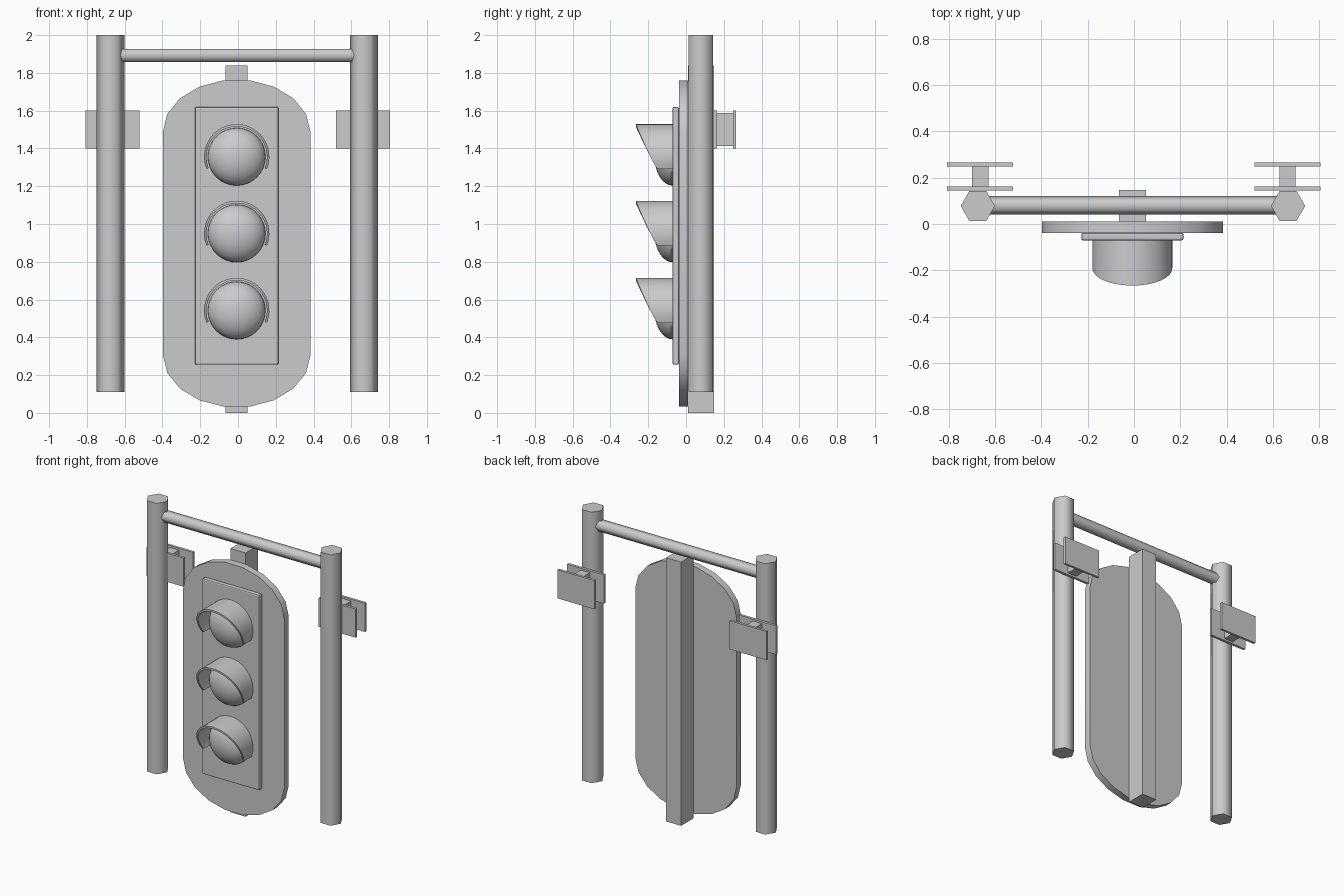
import bpy, bmesh, math
from mathutils import Matrix

cube = bpy.data.objects.get("Cube")
if cube:
    bpy.data.objects.remove(cube, do_unlink=True)

grey = bpy.data.materials.new("plain grey")
grey.use_nodes = True
COLOUR = (0.6, 0.6, 0.6, 1)
grey.diffuse_color = COLOUR
grey.node_tree.nodes["Principled BSDF"].inputs["Base Color"].default_value = COLOUR

MID = -0.007  # centre line of the signal head


def finish(name, bm, smooth=None):
    """Turn a bmesh into a named object, smooth below the given angle."""
    bmesh.ops.recalc_face_normals(bm, faces=bm.faces)
    mesh = bpy.data.meshes.new(name)
    bm.to_mesh(mesh)
    bm.free()
    mesh.materials.append(grey)
    obj = bpy.data.objects.new(name, mesh)
    bpy.context.collection.objects.link(obj)
    if smooth:
        bpy.ops.object.select_all(action='DESELECT')
        obj.select_set(True)
        bpy.context.view_layer.objects.active = obj
        bpy.ops.object.shade_smooth_by_angle(angle=math.radians(smooth))
    return obj


def box(name, x, y, z):
    """Box from (low, high) pairs."""
    bm = bmesh.new()
    bmesh.ops.create_cube(bm, size=1)
    for v in bm.verts:
        v.co = [lo + (c + 0.5) * (hi - lo) for c, (lo, hi) in zip(v.co, (x, y, z))]
    return finish(name, bm)


def hex_bar(name, radius, length, matrix):
    bm = bmesh.new()
    bmesh.ops.create_cone(bm, cap_ends=True, segments=6, radius1=radius,
                          radius2=radius, depth=length, matrix=matrix)
    return finish(name, bm, 70)


# Two hexagonal posts, each with a pair of clamp plates behind it
for side, px, cx in (("right", -0.675, -0.665), ("left", 0.666, 0.663)):
    hex_bar(side + "_post", 0.074, 1.89,
            Matrix.Translation((px, 0.078, 1.055)) @ Matrix.Rotation(math.pi / 2, 4, 'Z'))
    wide = (cx - 0.143, cx + 0.143)
    box(side + "_clamp_inner_plate", wide, (0.145, 0.163), (1.40, 1.60))
    box(side + "_clamp_outer_plate", wide, (0.249, 0.266), (1.40, 1.60))
    box(side + "_clamp_block", (cx - 0.035, cx + 0.035), (0.163, 0.249), (1.413, 1.587))

# Crossbar and rear mounting bar
hex_bar("crossbar", 0.04, 1.32,
        Matrix.Translation((-0.005, 0.08, 1.893)) @ Matrix.Rotation(math.pi / 2, 4, 'Y'))
box("mounting_bar", (MID - 0.058, MID + 0.058), (0.011, 0.147), (0, 1.84))

# Backing board with rounded ends
bm = bmesh.new()
outline = []
for base, start in ((1.487, 0), (0.307, 180)):
    for i in range(10):
        a = math.radians(start + 20 * i)
        outline.append(bm.verts.new((MID + 0.391 * math.cos(a), -0.038,
                                     base + 0.278 * math.sin(a))))
front = bm.faces.new(outline)
back = bmesh.ops.extrude_face_region(bm, geom=[front], use_keep_orig=True)["geom"]
for v in back:
    if isinstance(v, bmesh.types.BMVert):
        v.co.y = 0.011
finish("backing_board", bm, 40)

# Lamp housing panel with softened edges
panel = box("lamp_panel", (MID - 0.221, MID + 0.221), (-0.071, -0.038), (0.255, 1.62))
bevel = panel.modifiers.new("edge", 'BEVEL')
bevel.width = 0.008
bevel.segments = 2


def lens(name, z):
    bm = bmesh.new()
    bmesh.ops.create_uvsphere(bm, u_segments=32, v_segments=16, radius=1)
    bmesh.ops.bisect_plane(bm, geom=bm.verts[:] + bm.edges[:] + bm.faces[:],
                           plane_co=(0, 0, 0), plane_no=(0, 0, 1), clear_inner=True)
    # dome pointing forwards
    bm.transform(Matrix.Translation((MID, -0.069, z)) @ Matrix.Rotation(math.pi / 2, 4, 'X')
                 @ Matrix.Diagonal((0.153, 0.153, 0.098, 1)))
    finish(name, bm, 60)


def visor(name, z):
    """Curved hood whose front edge slopes back towards its lower ends."""
    bm = bmesh.new()
    rows = []
    steps = 24
    for i in range(steps + 1):
        a = math.radians(-22 + 224 * i / steps)
        t = max(0, (math.sin(a) + 0.375) / 1.375)
        lip = -0.152 - 0.114 * t ** 0.88
        row = [bm.verts.new((MID + r * math.cos(a), y, z + r * math.sin(a)))
               for r, y in ((0.173, -0.069), (0.173, lip), (0.160, lip), (0.160, -0.069))]
        rows.append(row)
    for a, b in zip(rows, rows[1:]):
        for k in range(4):
            n = (k + 1) % 4
            bm.faces.new((a[k], a[n], b[n], b[k]))
    bm.faces.new(rows[0])
    bm.faces.new(rows[-1])
    finish(name, bm, 35)


# Three lamps
for label, z in (("top", 1.356), ("middle", 0.95), ("bottom", 0.542)):
    lens(label + "_lens", z)
    visor(label + "_visor", z)
